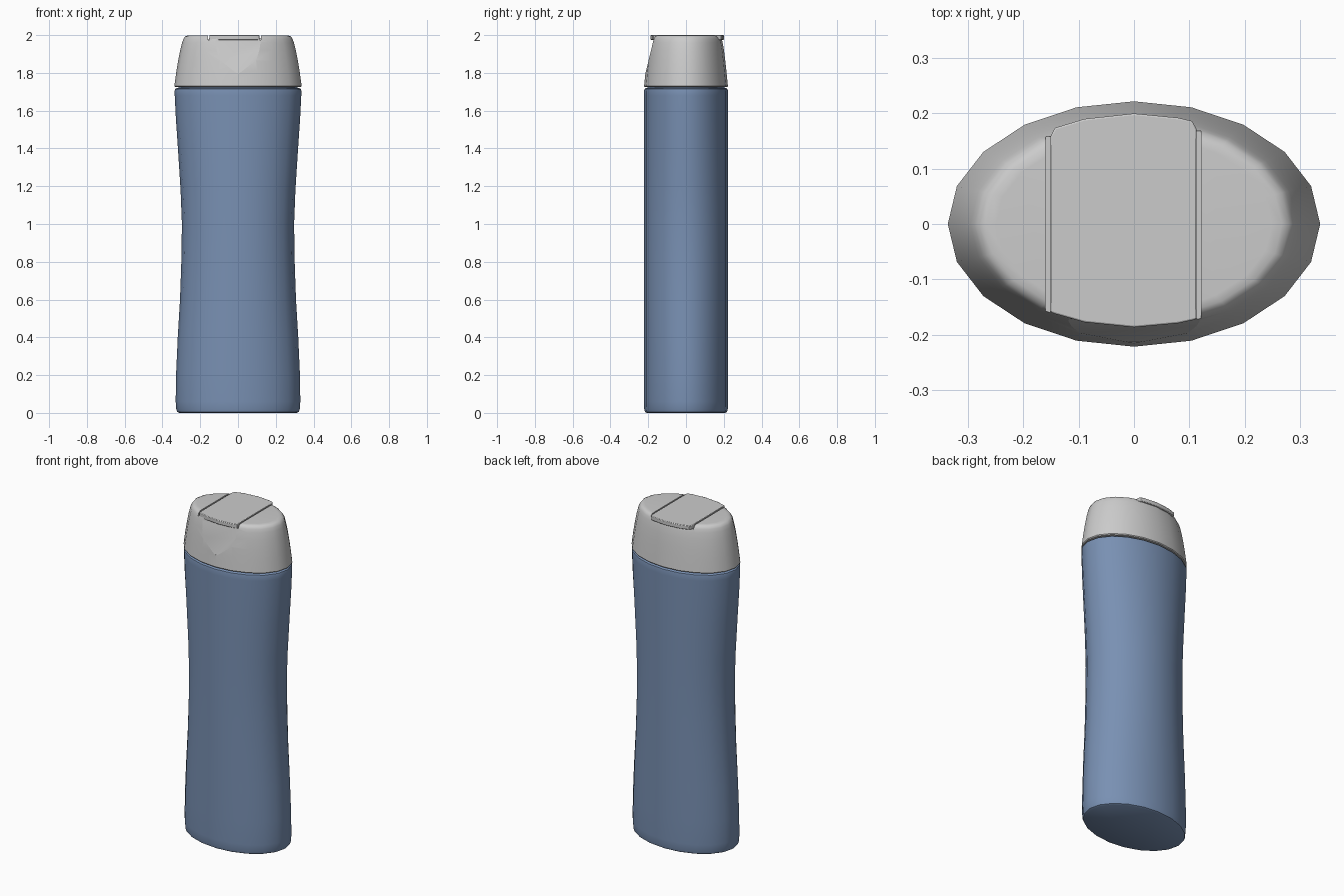
import bpy, bmesh, math
from mathutils import Vector

if "Cube" in bpy.data.objects:
    bpy.data.objects.remove(bpy.data.objects["Cube"])

SIDES = 20


def finish(bm, name, mat=None, angle=40):
    bmesh.ops.recalc_face_normals(bm, faces=bm.faces)
    me = bpy.data.meshes.new(name)
    bm.to_mesh(me)
    bm.free()
    ob = bpy.data.objects.new(name, me)
    bpy.context.collection.objects.link(ob)
    if mat:
        me.materials.append(mat)
    bpy.ops.object.select_all(action='DESELECT')
    ob.select_set(True)
    bpy.context.view_layer.objects.active = ob
    bpy.ops.object.shade_smooth_by_angle(angle=math.radians(angle))
    return ob


def loft(name, rings, mat=None):
    """Capped stack of elliptical rings given as (half x, half y, z)."""
    bm = bmesh.new()
    loops = []
    for rx, ry, z in rings:
        loops.append([bm.verts.new((rx * math.cos(2 * math.pi * i / SIDES),
                                    ry * math.sin(2 * math.pi * i / SIDES), z))
                      for i in range(SIDES)])
    for a, b in zip(loops, loops[1:]):
        for i in range(SIDES):
            j = (i + 1) % SIDES
            bm.faces.new((a[i], a[j], b[j], b[i]))
    bm.faces.new(loops[0])
    bm.faces.new(loops[-1])
    return finish(bm, name, mat)


def prism(name, pts, vec):
    """Extrude a closed outline along vec."""
    bm = bmesh.new()
    face = bm.faces.new([bm.verts.new(p) for p in pts])
    new = bmesh.ops.extrude_face_region(bm, geom=[face])['geom']
    bmesh.ops.translate(bm, vec=Vector(vec),
                        verts=[v for v in new if isinstance(v, bmesh.types.BMVert)])
    return finish(bm, name, None, 30)


def cut(target, cutter):
    cutter.hide_render = True
    m = target.modifiers.new("cut", 'BOOLEAN')
    m.operation, m.solver, m.object = 'DIFFERENCE', 'EXACT', cutter
    bpy.context.view_layer.objects.active = target
    bpy.ops.object.modifier_move_to_index(modifier=m.name, index=0)
    bpy.ops.object.modifier_apply(modifier=m.name)
    bpy.data.objects.remove(cutter)


blue = bpy.data.materials.new("blue_plastic")
blue.diffuse_color = (0.19, 0.28, 0.45, 1)
blue.use_nodes = True
blue.node_tree.nodes["Principled BSDF"].inputs["Base Color"].default_value = blue.diffuse_color

# Waisted bottle body with rounded foot and shoulder
loft("bottle_body", [
    (0.312, 0.209, 0.0), (0.322, 0.217, 0.005), (0.327, 0.221, 0.02),
    (0.330, 0.222, 0.06), (0.328, 0.222, 0.2), (0.319, 0.222, 0.4),
    (0.307, 0.222, 0.6), (0.300, 0.222, 0.8), (0.297, 0.222, 1.0),
    (0.304, 0.222, 1.18), (0.318, 0.222, 1.4), (0.329, 0.222, 1.56),
    (0.335, 0.222, 1.68), (0.336, 0.222, 1.704), (0.333, 0.220, 1.714),
    (0.325, 0.213, 1.719)], blue)

# Narrow neck seen in the seam under the cap
loft("neck", [(0.315, 0.204, 1.70), (0.315, 0.204, 1.74)], blue)

# Tapered cap
cap = loft("cap", [
    (0.332, 0.218, 1.725), (0.337, 0.222, 1.73), (0.333, 0.219, 1.76),
    (0.326, 0.214, 1.81), (0.317, 0.208, 1.865), (0.306, 0.201, 1.92),
    (0.296, 0.194, 1.96), (0.289, 0.189, 1.98), (0.281, 0.183, 1.992),
    (0.268, 0.173, 1.998), (0.25, 0.16, 1.999)])

# Sloping thumb recess below the lid's front lip
x0, x1 = -0.164, 0.122
cut(cap, prism("recess_cutter",
               [(x0, -0.214, 1.80), (x0, -0.172, 1.974), (x0, -0.172, 2.05), (x0, -0.35, 2.05),
                (x0, -0.35, 1.80)], (x1 - x0, 0, 0)))

# Slots along both sides of the lid
for xa, xb, ya, yb in ((-0.160, -0.151, -0.21, 0.158), (0.113, 0.121, -0.21, 0.168)):
    cut(cap, prism("slot_cutter",
                   [(xa, ya, 1.975), (xb, ya, 1.975), (xb, yb, 1.975), (xa, yb, 1.975)],
                   (0, 0, 0.1)))
bpy.ops.object.select_all(action='DESELECT')
cap.select_set(True)
bpy.context.view_layer.objects.active = cap
bpy.ops.object.shade_smooth_by_angle(angle=math.radians(40))

# Flip lid: ellipse strip overhanging the cap front and back
xl, xr = -0.151, 0.113
edge = lambda x, ry: ry * math.sqrt(1 - (x / 0.29) ** 2)
inner = [-0.143, -0.09, 0.0, 0.08, 0.105]
outline = [(x, -edge(x, 0.187), 1.975) for x in [xl] + inner + [xr]]
outline += [(xr, edge(xr, 0.2) - 0.012, 1.975)]
outline += [(x, edge(x, 0.2), 1.975) for x in reversed(inner)]
outline += [(xl, edge(xl, 0.2) - 0.012, 1.975)]
lid = prism("flip_lid", outline, (0, 0, 0.025))
bev = lid.modifiers.new("bevel", 'BEVEL')
bev.width, bev.segments, bev.limit_method = 0.003, 2, 'ANGLE'
bev.angle_limit = math.radians(60)
